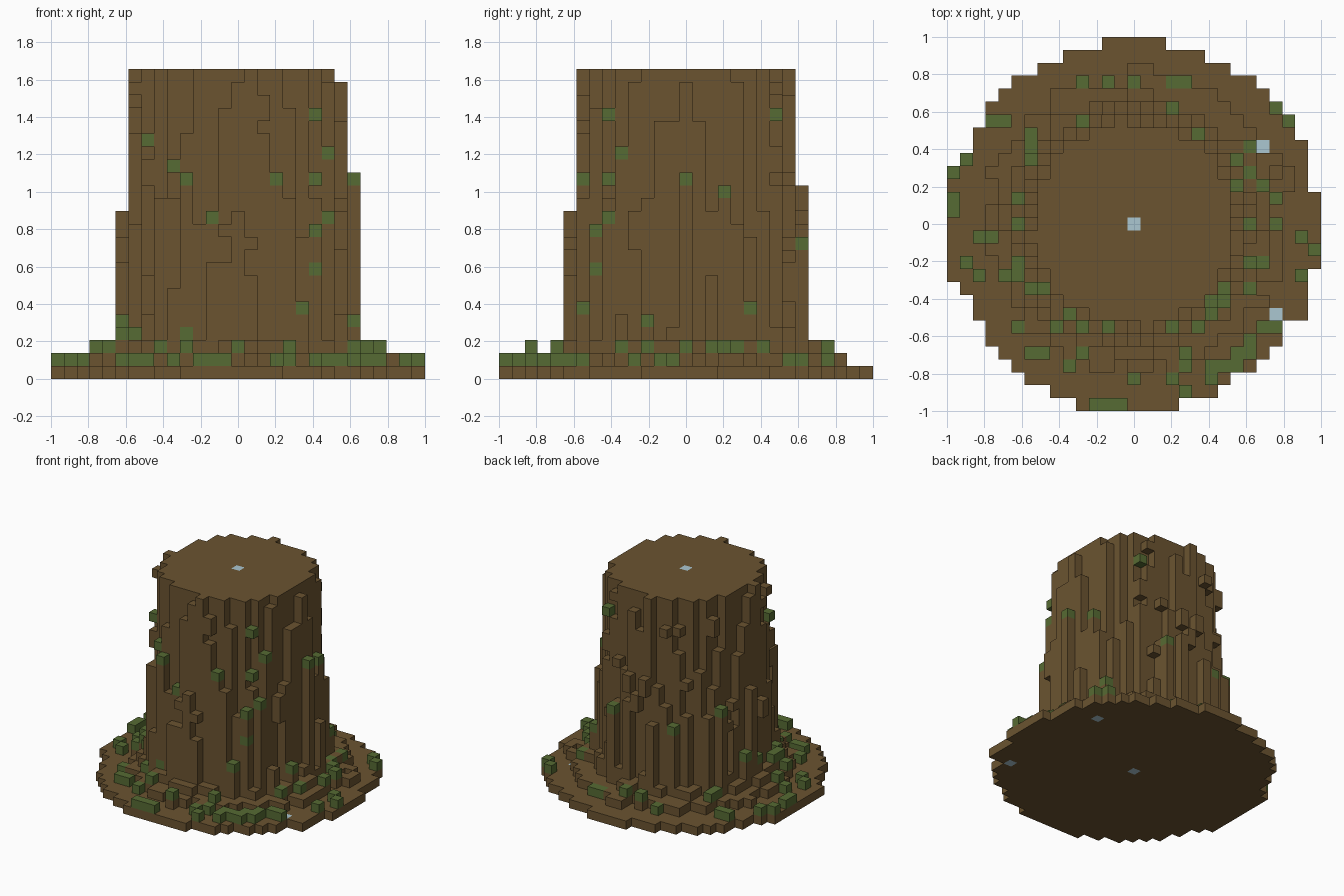
import bpy
import bmesh
import math
import random
from mathutils import Vector

random.seed(11)
cube = bpy.data.objects.get("Cube")
if cube:
    bpy.data.objects.remove(cube, do_unlink=True)

CELL = 2 / 29      # edge of one block
TOP = 24           # height in blocks
BASE_R, CORE_R, BARK_R = 14.25, 7.85, 8.62
SIDES = [Vector(d) for d in ((1, 0, 0), (-1, 0, 0), (0, 1, 0), (0, -1, 0), (0, 0, 1), (0, 0, -1))]


def make_material(name, colour):
    mat = bpy.data.materials.new(name)
    mat.use_nodes = True
    mat.diffuse_color = (*colour, 1)
    bsdf = mat.node_tree.nodes["Principled BSDF"]
    bsdf.inputs["Base Color"].default_value = (*colour, 1)
    bsdf.inputs["Roughness"].default_value = 0.9
    return mat


BARK = make_material("bark brown", (0.147, 0.088, 0.030))
MOSS = make_material("moss green", (0.094, 0.147, 0.033))
PALE = make_material("pale blue", (0.41, 0.57, 0.64))

blocks = {}        # (column x, column y, layer) -> part name
square = [(i, j) for i in range(-14, 15) for j in range(-14, 15)]

# Root plate: a disc with a few blocks on its rim
rim = {(12, 8), (13, 6), (13, -6), (13, -7), (14, -3), (3, -14), (-3, -14), (-4, -14),
       (6, -13), (-6, -13), (-8, -12), (-14, 4), (-14, 3), (-14, -3), (-14, -4)}
# Single root blocks beyond the lower step
outer_roots = {(0, 12), (1, 12), (12, 3), (12, 4), (11, 5), (0, -12)}
for i, j in square:
    r = math.hypot(i, j)
    if r <= BASE_R or (i, j) in rim:
        blocks[i, j, 0] = "root_plate"
    # Two ragged steps above the plate
    for layer, reach in ((1, 11.3), (2, 9.9)):
        if r <= reach + random.uniform(-0.5, 0.5):
            blocks[i, j, layer] = "root_steps"
    if (i, j) in outer_roots:
        blocks[i, j, 1] = "root_steps"

# Trunk: solid core, a ring of tall bark columns and a ring of mostly short ones
tall_columns = {(-9, 1): 13, (0, -9): 13, (1, 9): 12, (-8, -1): TOP, (1, -8): TOP, (-1, 8): TOP}
for i, j in square:
    r = math.hypot(i, j)
    if r <= CORE_R:
        height = TOP
    elif r <= BARK_R:
        height = min(TOP - 1, round(TOP - (r - CORE_R) * 14 + random.uniform(-6, 4)))
    elif r <= 9.45:
        height = random.randint(2, 14) if random.random() < 0.45 else random.randint(2, 5)
    else:
        height = random.choice((2, 2, 3)) if r <= 10.1 else 0
    for k in range(1, tall_columns.get((i, j), height)):
        blocks[i, j, k] = "trunk"

# Short runs of bark knobs sticking out of the trunk
for i, j in square:
    r = math.hypot(i, j)
    if CORE_R < r <= 9.1:
        for k in range(4, TOP - 1 if r <= BARK_R else 14):
            touching = any((i + int(s.x), j + int(s.y), k) in blocks for s in SIDES[:4])
            if touching and random.random() < 0.09:
                for run in range(random.choice((1, 1, 2))):
                    blocks.setdefault((i, j, min(k + run, TOP - 2)), "bark_knobs")

# Moss on the root plate and steps
ground_moss = [
    (-4, 11), (-2, 11), (0, 11), (3, 11), (4, 11), (-11, 8), (-10, 8), (-13, 5), (-14, 4),
    (-14, 2), (-14, 1), (-12, -1), (-11, -1), (-13, -3), (-12, -4), (-10, -4), (-9, -8),
    (-8, -10), (-7, -10), (-6, -8), (-5, -11), (-4, -10), (-3, -14), (-2, -14), (-1, -14),
    (0, -12), (3, -12), (4, -13), (4, -11), (4, -10), (6, -12), (6, -11), (7, -11), (8, -11),
    (8, -10), (9, -10), (9, -9), (10, -8), (11, -8), (9, -5), (10, -3), (11, 0), (13, -1),
    (14, -2), (13, -4), (11, 2), (10, 3), (9, 4), (9, 6), (12, 8), (11, 9), (-8, 7), (-8, 6)]
for i, j in ground_moss:
    raised = math.hypot(i, j) <= 11.4 or (i, j) in outer_roots
    blocks[i, j, 1] = "root_steps" if raised else "moss"
    if raised:
        blocks[i, j, 2] = "moss"
        for k in range(3, TOP):
            blocks.pop((i, j, k), None)

# Moss tufts on the trunk, each topping its bark column
trunk_moss = [
    (6, -6, 20), (7, -5, 17), (6, -6, 15), (9, 0, 15), (3, -8, 15), (7, -6, 12), (6, -7, 11),
    (6, -7, 8), (5, -8, 5), (9, -3, 4), (5, 7, 20), (8, 3, 14), (3, 9, 10), (8, 5, 5),
    (-7, -5, 18), (-5, -7, 16), (-4, -8, 15), (-2, -8, 12), (-4, -8, 3),
    (-9, -3, 3), (-9, -4, 3), (-8, -5, 3)]
trunk_moss += [(i, j, random.randint(4, 11)) for i, j in ((-8, 5), (-4, 8), (-9, 2), (-9, 0))]
for i, j, k in trunk_moss:
    for above in range(k + 1, TOP):
        blocks.pop((i, j, above), None)
for i, j, k in trunk_moss:
    blocks[i, j, k] = "moss"
    if math.hypot(i, j) > BARK_R:
        for below in range(1, k):
            blocks.setdefault((i, j, below), "trunk")

# The core's top layer, then pale pith at both ends and two pale blocks in the plate
for i, j in square:
    if math.hypot(i, j) <= CORE_R or tall_columns.get((i, j)) == TOP:
        blocks[i, j, TOP - 1] = "trunk"
for i, j, k in ((0, 0, 0), (0, 0, TOP - 1), (10, 6, 0), (11, -7, 0)):
    blocks[i, j, k] = "pale_blocks"
for i, j in ((10, 6), (11, -7)):
    for k in range(1, TOP):
        blocks.pop((i, j, k), None)


def build_part(name, material):
    """Make one object from the uncovered sides of all blocks of a part."""
    bm = bmesh.new()
    for cell, part in blocks.items():
        if part != name:
            continue
        centre = Vector(cell) + Vector((0, 0, 0.5))
        for side in SIDES:
            if tuple(int(c + s) for c, s in zip(cell, side)) in blocks:
                continue
            u = Vector((side.y, side.z, side.x))
            v = side.cross(u)
            corners = [centre + (side + a * u + b * v) / 2
                       for a, b in ((-1, -1), (1, -1), (1, 1), (-1, 1))]
            bm.faces.new([bm.verts.new(c * CELL) for c in corners])
    bmesh.ops.remove_doubles(bm, verts=bm.verts, dist=CELL / 100)
    mesh = bpy.data.meshes.new(name)
    bm.to_mesh(mesh)
    bm.free()
    mesh.materials.append(material)
    bpy.context.collection.objects.link(bpy.data.objects.new(name, mesh))


for part in ("root_plate", "root_steps", "trunk", "bark_knobs"):
    build_part(part, BARK)
build_part("moss", MOSS)
build_part("pale_blocks", PALE)
